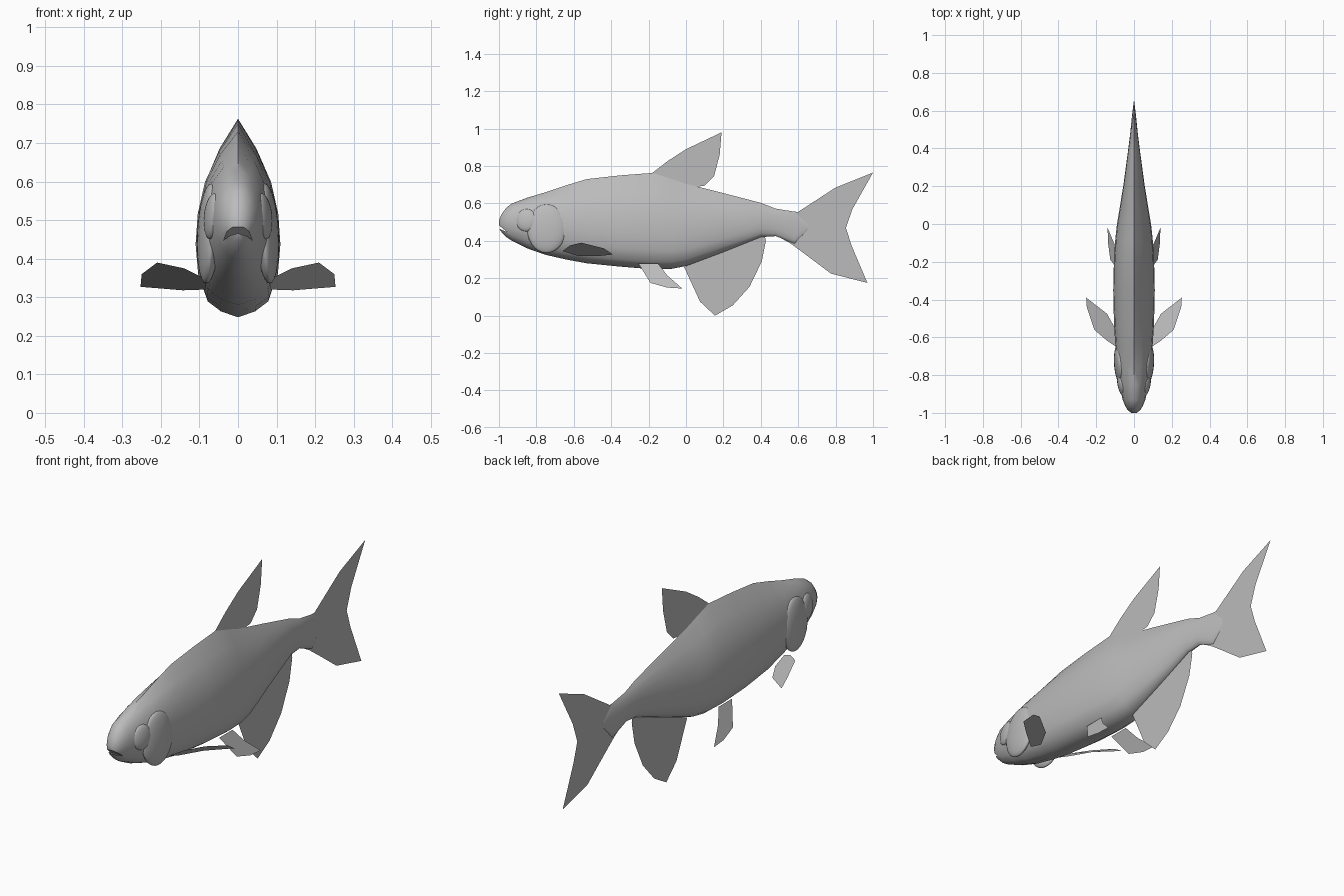
import bpy, bmesh, math
from mathutils import Vector

cube = bpy.data.objects.get("Cube")
if cube:
    bpy.data.objects.remove(cube)

grey = bpy.data.materials.new("plain grey")
grey.use_nodes = True
grey.diffuse_color = (0.5, 0.5, 0.5, 1)
grey.node_tree.nodes["Principled BSDF"].inputs["Base Color"].default_value = (0.5, 0.5, 0.5, 1)


def finish(name, bm, smooth=None, recalc=True):
    if recalc:
        bmesh.ops.recalc_face_normals(bm, faces=bm.faces)
    mesh = bpy.data.meshes.new(name)
    bm.to_mesh(mesh)
    bm.free()
    mesh.materials.append(grey)
    obj = bpy.data.objects.new(name, mesh)
    bpy.context.collection.objects.link(obj)
    if smooth:
        bpy.ops.object.select_all(action='DESELECT')
        obj.select_set(True)
        bpy.context.view_layer.objects.active = obj
        bpy.ops.object.shade_smooth_by_angle(angle=math.radians(smooth))
    return obj


def sheet(name, points):
    bm = bmesh.new()
    bm.faces.new([bm.verts.new(p) for p in points])
    return finish(name, bm, recalc=False)


def ball(name, centre, radii, turn=0, tilt=0):
    bm = bmesh.new()
    bmesh.ops.create_uvsphere(bm, u_segments=24, v_segments=14, radius=1)
    obj = finish(name, bm, 60)
    obj.location, obj.scale = centre, radii
    obj.rotation_euler = (0, tilt, turn)
    return obj


# Body stations: y, bottom, top, half width, roundness of the section
STATIONS = [
    (-1.0, .465, .51, .014, 1), (-.985, .445, .545, .034, 1), (-.96, .42, .578, .048, 1),
    (-.93, .40, .60, .060, 1), (-.85, .36, .63, .078, .9), (-.75, .325, .66, .093, .75),
    (-.64, .30, .697, .099, .4), (-.53, .28, .73, .106, .15), (-.35, .262, .75, .110, 0),
    (-.18, .248, .763, .106, 0), (-.08, .25, .732, .099, 0), (0, .265, .705, .09, 0),
    (.2, .34, .655, .057, .2), (.4, .42, .603, .03, .5), (.48, .425, .572, .02, .5),
    (.58, .385, .556, .01, .5), (.65, .46, .49, .001, .5)]
HEIGHTS = [0, .03, .08, .2, .36, .52, .69, .85, 1]
WIDTHS = [0, .42, .74, .94, 1, .95, .78, .45, 0]


def section(y, low, high, half, rnd):
    side = []
    for i, (f, w) in enumerate(zip(HEIGHTS, WIDTHS)):
        a = math.pi * i / 8
        f += ((1 - math.cos(a)) / 2 - f) * rnd
        w += (math.sin(a) - w) * rnd
        side.append((half * w, y, low + (high - low) * f))
    return side + [(-x, y, z) for x, y, z in side[-2:0:-1]]


bm = bmesh.new()
rings = [[bm.verts.new(p) for p in section(*s)] for s in STATIONS]
for a, b in zip(rings, rings[1:]):
    for i in range(len(a)):
        j = (i + 1) % len(a)
        bm.faces.new((a[i], a[j], b[j], b[i]))
bm.faces.new(rings[0])
bm.faces.new(rings[-1])
body = finish("body", bm, 50)

# Mouth: a slanted wedge cut into the snout
bm = bmesh.new()
wedge = [(-1.03, .507), (-.955, .446), (-1.03, .478)]
ends = [[bm.verts.new((x, y, z)) for y, z in wedge] for x in (-.2, .2)]
for i in range(3):
    j = (i + 1) % 3
    bm.faces.new((ends[0][i], ends[0][j], ends[1][j], ends[1][i]))
for e in ends:
    bm.faces.new(e)
cutter = finish("mouth_cutter", bm)
cutter.hide_render = True
cutter.hide_viewport = True
cut = body.modifiers.new("mouth", 'BOOLEAN')
cut.operation, cut.object, cut.solver = 'DIFFERENCE', cutter, 'EXACT'

# Single fins on the centre plane
MIDDLE_FINS = {
    "dorsal_fin": [(-.18, .763), (-.1, .825), (0, .89), (.19, .98), (.18, .86), (.15, .745),
                   (.1, .695), (.03, .685), (-.06, .68)],
    "tail_fin": [(.48, .56), (.6, .555), (.8, .685), (1, .765), (.89, .57), (.855, .47),
                 (.885, .375), (.97, .175), (.775, .225), (.635, .33), (.56, .385), (.48, .43)],
    "anal_fin": [(-.01, .26), (.075, .075), (.155, 0), (.25, .055), (.34, .155), (.405, .29),
                 (.427, .4), (.42, .43), (.2, .35)]}
for name, outline in MIDDLE_FINS.items():
    sheet(name, [(0, y, z) for y, z in outline])

# Paired parts
PECTORAL = [(.08, -.66, .345), (.14, -.62, .375), (.21, -.56, .39), (.25, -.44, .36),
            (.253, -.39, .327), (.143, -.475, .318), (.085, -.58, .32)]
PELVIC = [(-.255, .28), (-.19, .175), (-.1, .15), (-.02, .145), (-.1, .215), (-.15, .28)]
for side, s in (("left", 1), ("right", -1)):
    sheet(side + "_pectoral_fin", [(s * x, y, z) for x, y, z in PECTORAL])
    sheet(side + "_pelvic_fin", [(s * (.075 + .48 * (.28 - z)), y, z) for y, z in PELVIC])
    ball(side + "_eye", (s * .066, -.853, .51), (.02, .058, .06), s * -.2, s * -.1)
    ball(side + "_gill_cover", (s * .076, -.745, .465), (.029, .105, .13), s * -.08, s * -.05)
